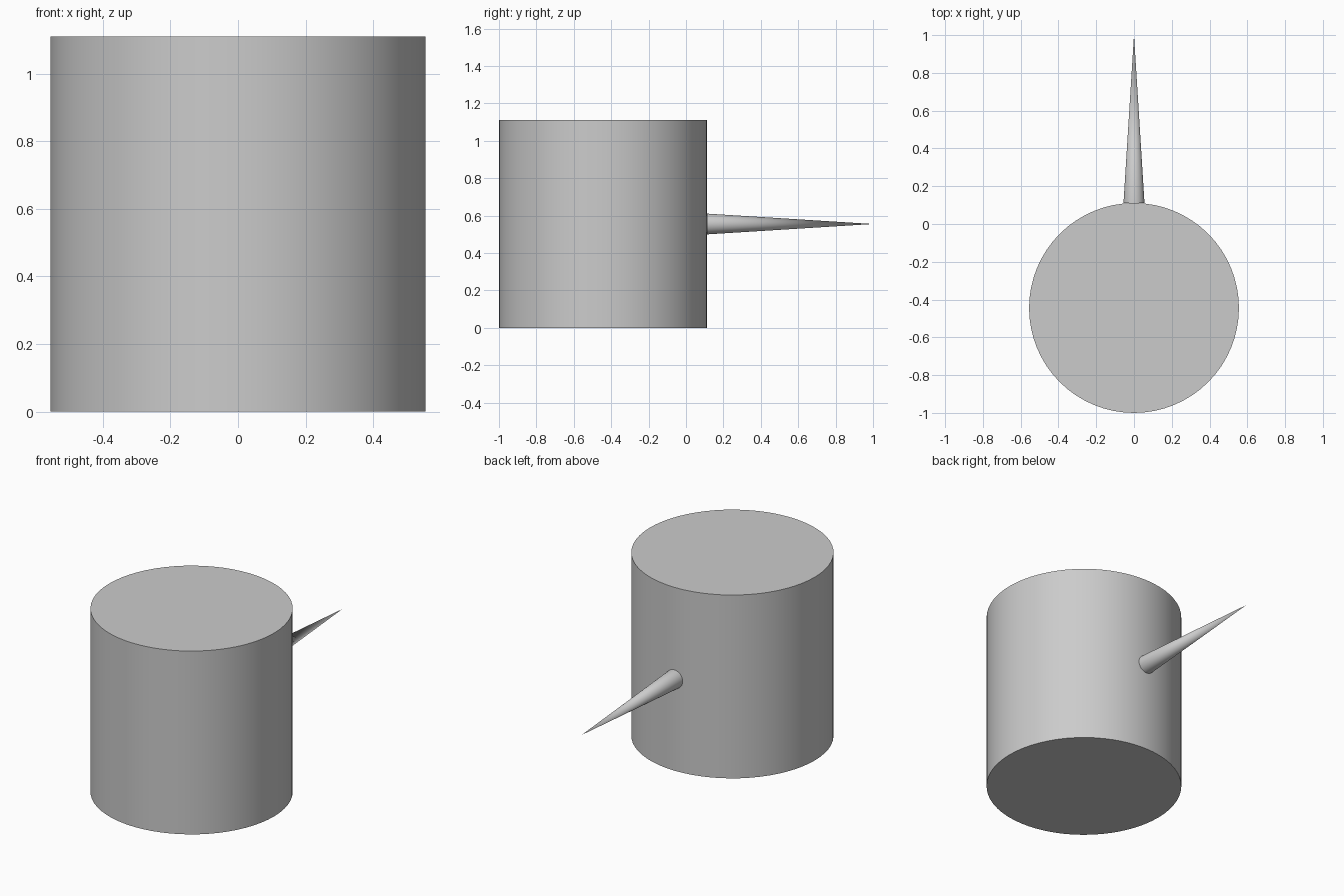
import bpy
import math

if "Cube" in bpy.data.objects:
    bpy.data.objects.remove(bpy.data.objects["Cube"])

U = 2 / 3.6            # body radius; body diameter plus spike spans 2 units
SPIKE_LEN = 1.6 * U
FACE_Y = -1 + 2 * U    # where the spike meets the body


def finish(name):
    obj = bpy.context.object
    obj.name = name
    bpy.ops.object.transform_apply(location=False, rotation=True, scale=True)
    bpy.ops.object.shade_smooth_by_angle(angle=math.radians(30))
    return obj


# Upright drum body
bpy.ops.mesh.primitive_cylinder_add(vertices=64, radius=U, depth=2 * U,
                                    location=(0, -1 + U, U))
finish("drum_body")

# Thin spike pointing backwards from mid height
bpy.ops.mesh.primitive_cone_add(vertices=32, radius1=0.1 * U, radius2=0,
                                depth=SPIKE_LEN,
                                location=(0, FACE_Y + SPIKE_LEN / 2, U),
                                rotation=(-math.pi / 2, 0, 0))
finish("rear_spike")
